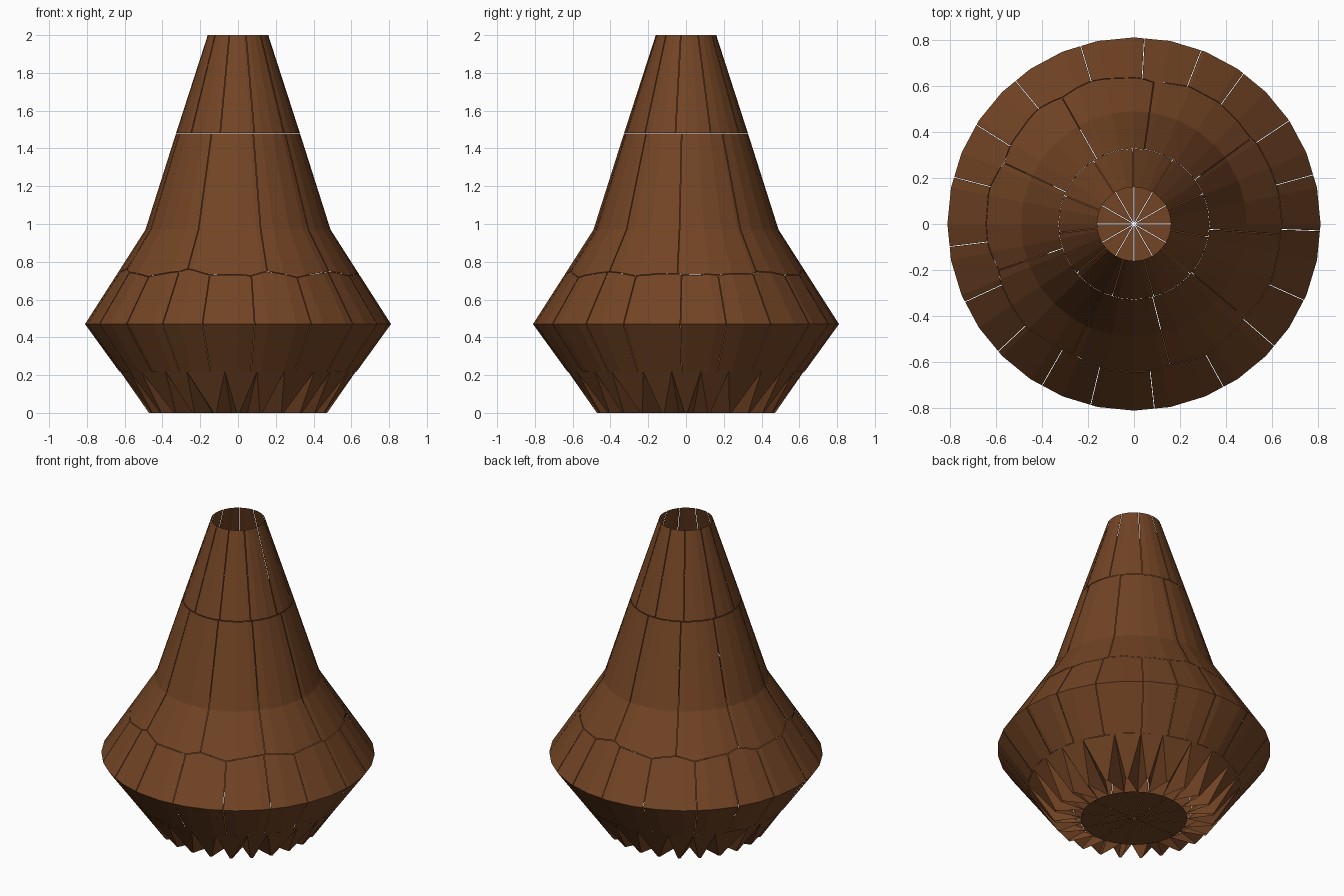
import bpy, bmesh, math, random
from mathutils import Vector

if "Cube" in bpy.data.objects:
    bpy.data.objects.remove(bpy.data.objects["Cube"])

random.seed(7)
SIDES = 32
GAP = 0.0015         # half width of a crack

clay = bpy.data.materials.new("brown_clay")
clay.diffuse_color = (0.17, 0.058, 0.018, 1)
clay.use_nodes = True
clay.node_tree.nodes["Principled BSDF"].inputs["Base Color"].default_value = clay.diffuse_color

PROFILE = [(0.47, 0.0), (0.629, 0.22), (0.81, 0.47), (0.49, 0.97), (0.328, 1.48), (0.16, 2.0)]


def radius(z):
    for (r0, z0), (r1, z1) in zip(PROFILE, PROFILE[1:]):
        if z <= z1:
            return r0 + (r1 - r0) * (z - z0) / (z1 - z0)
    return PROFILE[-1][0]


def polar(r, a, z):
    return Vector((r * math.cos(a), r * math.sin(a), z))


def finish(name, bm):
    me = bpy.data.meshes.new(name)
    bm.to_mesh(me)
    bm.free()
    me.materials.append(clay)
    ob = bpy.data.objects.new(name, me)
    bpy.context.collection.objects.link(ob)
    return ob


def band(heights):
    """Faceted ring of wall through the given heights."""
    bm = bmesh.new()
    rings = [[bm.verts.new(polar(radius(z), 2 * math.pi * i / SIDES, z))
              for i in range(SIDES)] for z in heights]
    for lo, hi in zip(rings, rings[1:]):
        for i in range(SIDES):
            j = (i + 1) % SIDES
            bm.faces.new((lo[i], lo[j], hi[j], hi[i]))
    return bm


def seeds(count, z, start, jitter):
    """Shard centres around the wall at one height."""
    step = 2 * math.pi / count
    return [polar(radius(z), start + step * (i + random.uniform(-jitter, jitter)), z)
            for i in range(count)]


def shatter(name, heights, points):
    """Cut a band into shards, one around each seed point."""
    out = bmesh.new()
    for i, p in enumerate(points):
        bm = band(heights)
        for j, q in enumerate(points):
            if i == j:
                continue
            n = (q - p).normalized()
            bmesh.ops.bisect_plane(bm, geom=bm.verts[:] + bm.edges[:] + bm.faces[:],
                                   plane_co=(p + q) / 2 - n * GAP, plane_no=n, clear_outer=True)
            if not bm.faces:
                break
        copy = {v: out.verts.new(v.co) for v in bm.verts}
        for f in bm.faces:
            out.faces.new([copy[v] for v in f.verts])
        bm.free()
    return finish(name, out)


# Neck shards
shatter("neck_shards", [1.483, 2.0], seeds(11, 1.74, 0.2, 0.25))

# Body and belly shards; the wavy crack between them falls near z = 0.73
shatter("body_shards", [0.22, 0.47, 0.97, 1.48],
        seeds(9, 1.0, 0.35, 0.2) + seeds(19, 0.47, 0.1, 0.3))

# Broken lower wall: splinters pointing down, with sides folding in to the floor
bm = bmesh.new()
COUNT = 24
step = 2 * math.pi / COUNT
edges = [step * (i - 0.5 + random.uniform(-0.22, 0.22)) for i in range(COUNT)]
for i in range(COUNT):
    a0 = edges[i]
    a1 = edges[i + 1] if i + 1 < COUNT else edges[0] + 2 * math.pi
    tip_angle = i * step
    left, right = polar(0.629, a0, 0.22), polar(0.629, a1, 0.22)
    tip0, tip1 = (polar(0.472, tip_angle + d, 0) for d in (-0.015, 0.015))
    for face in ((left, tip0, tip1, right),                  # outer face
                 (left, polar(0.31, a0, 0), tip0),           # folded sides
                 (right, tip1, polar(0.31, a1, 0))):
        bm.faces.new([bm.verts.new(v) for v in face])
finish("lower_splinters", bm)

# Cracked floor wedges
bm = bmesh.new()
WEDGES = 12
for i in range(WEDGES):
    a0, a1 = (2 * math.pi * k / WEDGES for k in (i, i + 1))
    shift = polar(GAP / math.sin(math.pi / WEDGES), (a0 + a1) / 2, 0)
    arc = [polar(0.31, a0 + (a1 - a0) * k / 3, 0) + shift for k in range(4)]
    bm.faces.new([bm.verts.new(v) for v in [shift] + arc])
finish("floor_shards", bm)
